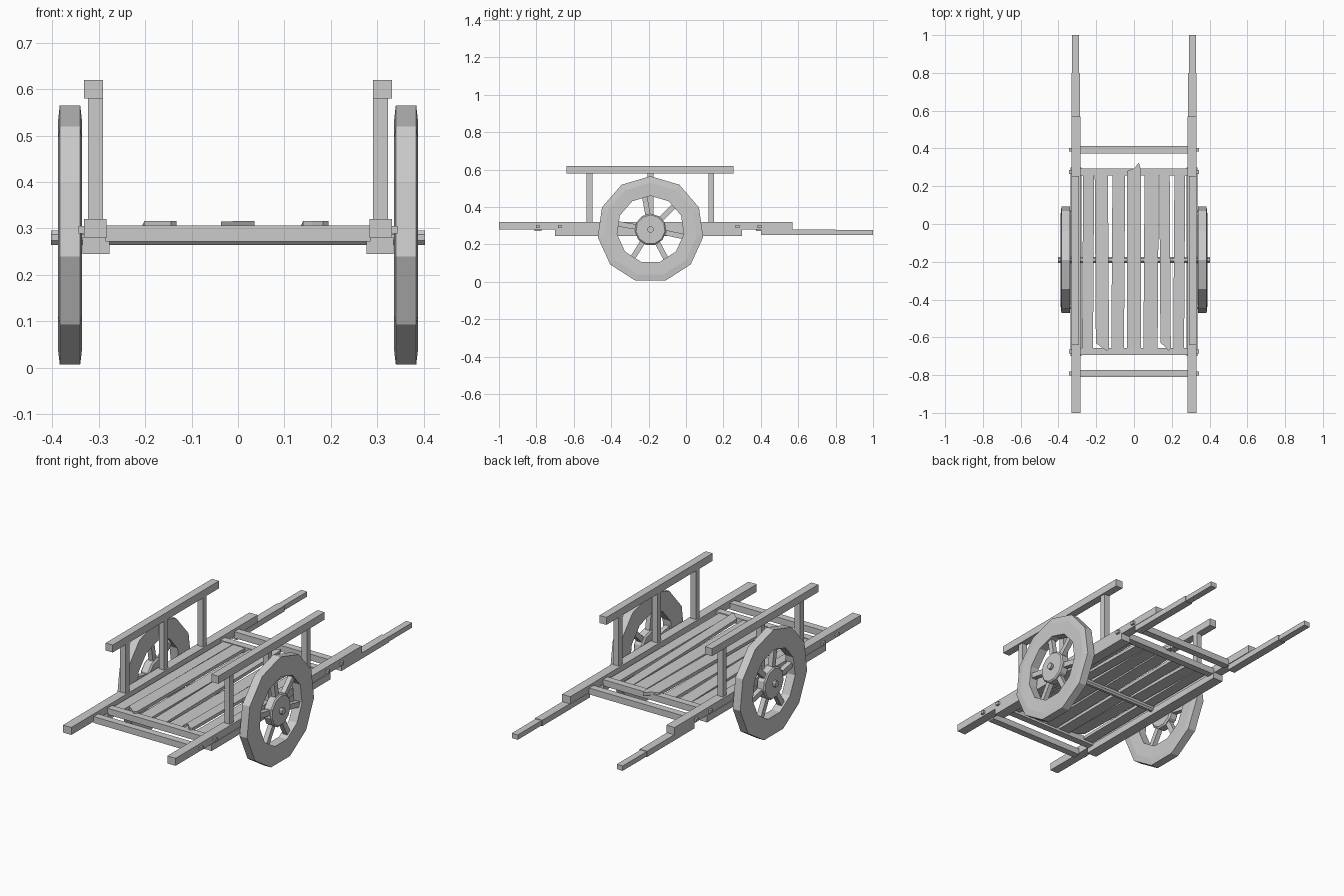
import bpy, bmesh
from math import radians, cos, sin, pi
from mathutils import Vector, Matrix

old = bpy.data.objects.get("Cube")
if old:
    bpy.data.objects.remove(old, do_unlink=True)

wood = bpy.data.materials.new("plain grey wood")
wood.use_nodes = True
GREY = (0.6, 0.6, 0.6, 1)
wood.diffuse_color = GREY
wood.node_tree.nodes["Principled BSDF"].inputs["Base Color"].default_value = GREY


def finish(name, bm):
    bmesh.ops.recalc_face_normals(bm, faces=bm.faces)
    mesh = bpy.data.meshes.new(name)
    bm.to_mesh(mesh)
    bm.free()
    mesh.materials.append(wood)
    obj = bpy.data.objects.new(name, mesh)
    bpy.context.collection.objects.link(obj)
    return obj


def box(name, x, y, z):
    """Box from (low, high) ranges along each axis."""
    bm = bmesh.new()
    size = Vector((x[1] - x[0], y[1] - y[0], z[1] - z[0]))
    mid = Vector((x[0] + x[1], y[0] + y[1], z[0] + z[1])) / 2
    bmesh.ops.create_cube(bm, size=1, matrix=Matrix.Translation(mid) @ Matrix.Diagonal(size).to_4x4())
    return finish(name, bm)


def pair(name, x, y, z):
    box("left_" + name, x, y, z)
    box("right_" + name, (-x[1], -x[0]), y, z)


def lathe(name, profile, sides, start=90, closed=True):
    """Spin (radius, x) points about the axle line."""
    bm = bmesh.new()
    rings = []
    for i in range(sides):
        a = radians(start) + 2 * pi * i / sides
        rings.append([bm.verts.new((x, AXLE_Y + r * cos(a), AXLE_Z + r * sin(a))) for r, x in profile])
    n = len(profile)
    for i in range(sides):
        a, b = rings[i], rings[(i + 1) % sides]
        for j in range(n if closed else n - 1):
            k = (j + 1) % n
            bm.faces.new((a[j], b[j], b[k], a[k]))
    if not closed:
        bm.faces.new([r[0] for r in rings])
        bm.faces.new([r[-1] for r in rings])
    return finish(name, bm)


def plank(name, outline, z_front, z_back, thick=0.017):
    """Board from a plan outline, sloped from front to back."""
    bm = bmesh.new()
    def height(y):
        t = (y + 0.66) / 0.92
        return z_front + (z_back - z_front) * t
    top = [bm.verts.new((x, y, height(y))) for x, y in outline]
    low = [bm.verts.new((x, y, height(y) - thick)) for x, y in outline]
    bm.faces.new(top)
    bm.faces.new(low[::-1])
    for i in range(len(top)):
        k = (i + 1) % len(top)
        bm.faces.new((top[i], low[i], low[k], top[k]))
    return finish(name, bm)


AXLE_Y, AXLE_Z = -0.19, 0.28

# Side frame: long beam, lower beam, stepped rear handle
pair("side_beam", (0.283, 0.332), (-1.0, 0.57), (0.28, 0.32))
pair("lower_beam", (0.277, 0.335), (-0.70, 0.30), (0.245, 0.281))
pair("handle_root", (0.287, 0.33), (0.40, 0.80), (0.25, 0.281))
pair("handle_tip", (0.292, 0.327), (0.80, 1.0), (0.252, 0.278))

# Hand rails on posts
pair("rail", (0.291, 0.332), (-0.64, 0.255), (0.58, 0.62))
for label, y in (("front", -0.515), ("middle", -0.19), ("rear", 0.135)):
    pair(label + "_post", (0.291, 0.323), (y - 0.016, y + 0.016), (0.315, 0.585))

# Cross bars with thin tenons poking through the beams
for label, y in (("front", -0.792), ("bed_front", -0.675), ("bed_rear", 0.275), ("rear", 0.393)):
    box(label + "_crossbar", (-0.285, 0.285), (y - 0.019, y + 0.019), (0.272, 0.306))
    box(label + "_tenon", (-0.344, 0.344), (y - 0.01, y + 0.01), (0.289, 0.305))

# Floor planks, some with a lifted broken end
edges = [(-0.275, -0.217), (-0.202, -0.132), (-0.12, -0.053), (-0.037, 0.036),
         (0.05, 0.125), (0.14, 0.195), (0.208, 0.265)]
for i, (a, b) in enumerate(edges):
    skew = 0.006 * (-1) ** i
    front, back = [(a, -0.66), (b, -0.66)], [(b + skew, 0.265), (a + skew, 0.265)]
    zf = zb = 0.302
    if i in (1, 5):
        front = [(a, -0.63), (a + 0.02, -0.645), (b - 0.012, -0.672), (b, -0.66)]
        zf = 0.316
    elif i == 3:
        back = [(b, 0.29), (b - 0.01, 0.325), (b - 0.035, 0.295), (a, 0.28)]
        zb = 0.315
    plank("floor_plank_%d" % (i + 1), front + back, zf, zb)

# Axle
lathe("axle", [(0.017, -0.403), (0.017, 0.403)], 8, 22, closed=False)

# Wheels
for side, s in (("left", 1), ("right", -1)):
    rim = [(0.285, 0.34), (0.285, 0.384), (0.25, 0.388), (0.18, 0.386), (0.18, 0.338), (0.25, 0.336)]
    lathe(side + "_wheel_rim", [(r, s * x) for r, x in rim], 11)
    lathe(side + "_hub", [(0.076, s * 0.338), (0.085, s * 0.345), (0.085, s * 0.382), (0.078, s * 0.388)],
          11, closed=False)
    for n, angle in enumerate((100, 45, -12, -62, -122, 170)):
        spoke = box("%s_spoke_%d" % (side, n + 1), (-0.013, 0.013), (0.07, 0.19), (-0.014, 0.014))
        turn = Matrix.Rotation(radians(angle), 4, "X")
        spoke.data.transform(Matrix.Translation((s * 0.362, AXLE_Y, AXLE_Z)) @ turn)
